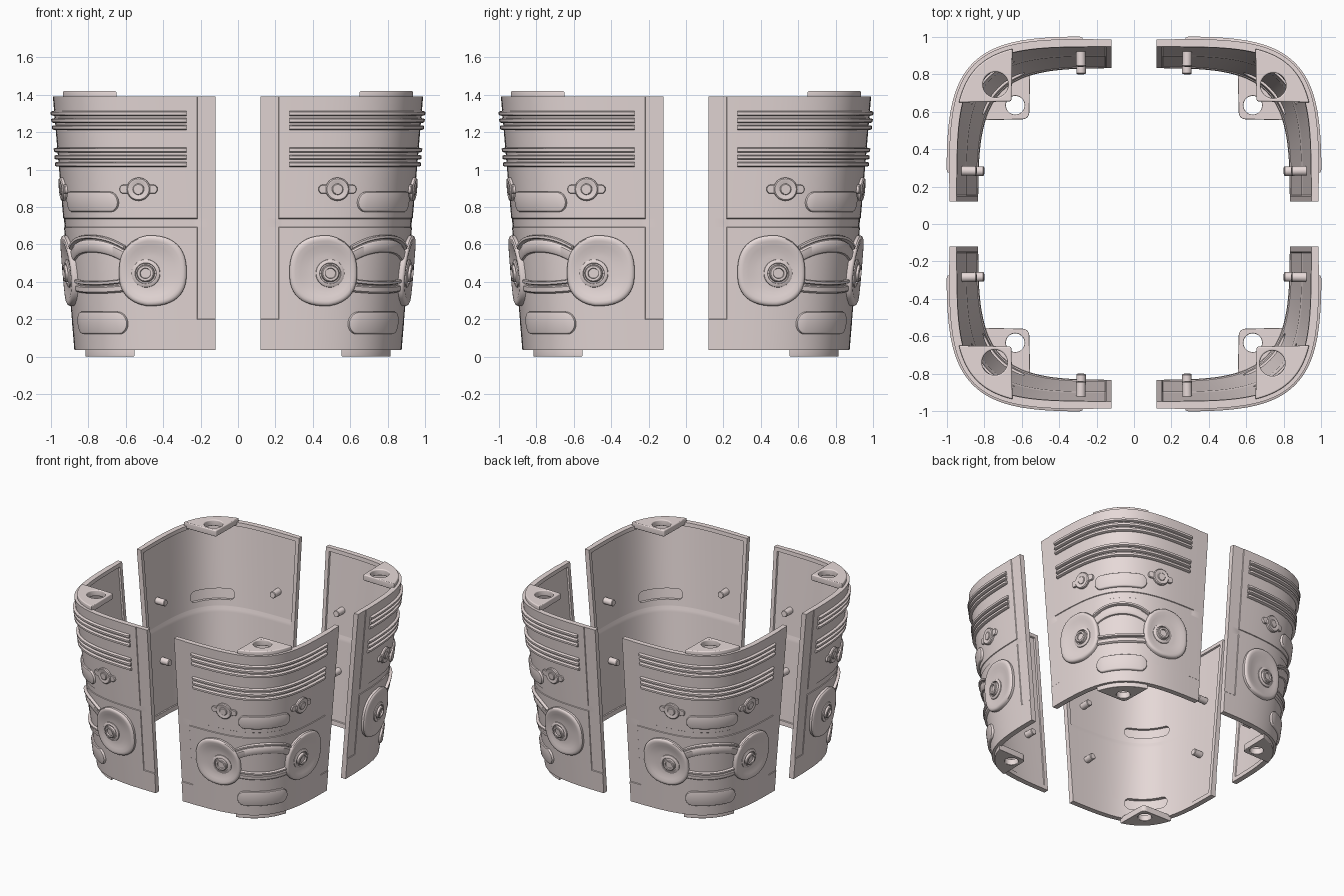
import bpy, bmesh
from math import pi, cos, sin
from mathutils import Vector

if "Cube" in bpy.data.objects:
    bpy.data.objects.remove(bpy.data.objects["Cube"])

Z0, Z1, EDGE = 0.035, 1.39, 0.12
CORNERS = ["back_right", "back_left", "front_left", "front_right"]

# Pale warm grey for every part
shell_grey = bpy.data.materials.new("warm_grey")
shell_grey.diffuse_color = (0.80, 0.70, 0.69, 1)
shell_grey.use_nodes = True
shell_grey.node_tree.nodes["Principled BSDF"].inputs["Base Color"].default_value = shell_grey.diffuse_color


# Tapered superellipse wall: x runs along one face, past the diagonal it goes on down the other
def radius(z): return 0.875 + 0.115 * (z - Z0) / (Z1 - Z0)
def power(z): return 4.0 + 0.7 * (z - Z0) / (Z1 - Z0)
def diag(z): return radius(z) * 2 ** (-1 / power(z))


def wall(x, z, off):
    d, n = diag(z), power(z)
    swap = x > d
    if swap:
        x = 2 * d - x
    y = (radius(z) ** n - x ** n) ** (1 / n)
    nor = Vector((x ** (n - 1), y ** (n - 1), 0)).normalized()
    p = Vector((x, y, z)) + nor * off
    return Vector((p.y, p.x, z)) if swap else p


def slab(bm, outer, inner):
    """Closed solid between two point grids."""
    a = [[bm.verts.new(p) for p in col] for col in outer]
    b = [[bm.verts.new(p) for p in col] for col in inner]
    ni, nj = len(a), len(a[0])
    for g in (a, b):
        for i in range(ni - 1):
            for j in range(nj - 1):
                bm.faces.new((g[i][j], g[i + 1][j], g[i + 1][j + 1], g[i][j + 1]))
    for i in range(ni - 1):
        for j in (0, nj - 1):
            bm.faces.new((a[i][j], a[i + 1][j], b[i + 1][j], b[i][j]))
    for j in range(nj - 1):
        for i in (0, ni - 1):
            bm.faces.new((a[i][j], a[i][j + 1], b[i][j + 1], b[i][j]))


def boss(bm, x0, z0, shape, profile, both=True):
    """Stack of outline rings laid on the wall; x0=None centres it on the corner."""
    for swap in ((False, True) if both else (False,)):
        rings = []
        for r, off in profile:
            ring = []
            for dx, dz in shape(r):
                z = z0 + dz
                p = wall((diag(z) if x0 is None else x0) + dx, z, off)
                ring.append(bm.verts.new((p.y, p.x, p.z) if swap else p))
            rings.append(ring)
        for lo, hi in zip(rings, rings[1:]):
            for k in range(len(lo)):
                m = (k + 1) % len(lo)
                bm.faces.new((lo[k], lo[m], hi[m], hi[k]))


def circle(r, n=32):
    return [(r * cos(2 * pi * k / n), r * sin(2 * pi * k / n)) for k in range(n)]


def pill(core, m=20):
    def shape(r):
        pts = []
        for s in (1, -1):
            for k in range(m + 1):
                t = -pi / 2 + pi * k / m
                pts.append((s * (core + 0.85 * r * cos(t)), s * r * sin(t)))
            pts += [(s * core * (1 - 2 * k / m), s * r) for k in range(1, m)]
        return pts
    return shape


def dish_shape(s, n=56):
    """Rounded outline, narrower towards the corner."""
    pts = []
    for k in range(n):
        c, q = cos(2 * pi * k / n), sin(2 * pi * k / n)
        f = s * (abs(c) ** 2.5 + abs(q) ** 2.5) ** (-1 / 2.5)
        pts.append((f * c * (0.15 if c > 0 else 0.205),
                    f * q * (0.2 if q > 0 else 0.178) * (1 - 0.14 * max(c, 0))))
    return pts


def rib(bm, x0, zc, height, bulge, bend=0.0, n=64):
    """Rounded band wrapped round the corner from x0 to its mirror point."""
    outer, inner = [], []
    for i in range(n + 1):
        t = -1 + 2 * i / n
        co, ci = [], []
        for v, h in ((-.5, 0), (-.45, .6), (-.3, 1), (.3, 1), (.45, .6), (.5, 0)):
            z = zc + bend * t * t + v * height
            x = diag(z) + t * (diag(z) - x0)
            co.append(wall(x, z, bulge * h if abs(t) < 1 else bulge * h * .7))
            ci.append(wall(x, z, -0.015))
        outer.append(co)
        inner.append(ci)
    slab(bm, outer, inner)


def finish(bm):
    bmesh.ops.remove_doubles(bm, verts=bm.verts[:], dist=1e-5)
    bmesh.ops.recalc_face_normals(bm, faces=bm.faces[:])
    me = bpy.data.meshes.new("part")
    bm.to_mesh(me)
    bm.free()
    return me


def place(name, me):
    """Put the same part on all four corners."""
    me.materials.clear()
    me.materials.append(shell_grey)
    for k, corner in enumerate(CORNERS):
        ob = bpy.data.objects.new(corner + "_" + name, me)
        ob.rotation_euler.z = k * pi / 2
        bpy.context.collection.objects.link(ob)
        if k == 0:
            bpy.ops.object.select_all(action='DESELECT')
            ob.select_set(True)
            bpy.context.view_layer.objects.active = ob
            bpy.ops.object.shade_smooth_by_angle(angle=0.6)


def baked(ob):
    bpy.context.view_layer.update()
    dg = bpy.context.evaluated_depsgraph_get()
    return bpy.data.meshes.new_from_object(ob.evaluated_get(dg))


# Wall panel: edge strip and shallow belt groove outside, framed and stepped inside
def out_off(x, z):
    if x < 0.218:
        return -0.004 if z > 0.2 else 0.0
    return -0.005 if 0.691 < z < 0.739 else 0.0


def in_off(x, z):
    if x < 0.152 or z < 0.072 or z > 1.358:
        return -0.042
    return -0.03 if z > 0.72 else -0.036


rows = [Z0, .07, .074, .198, .202] + [.202 + .488 * k / 8 for k in range(1, 9)] \
    + [.693, .715, .737] + [.74 + .616 * k / 10 for k in range(11)] + [1.36, Z1]
strip = [EDGE, .15, .154, .216, .219]
half = 30
outer, inner = [], []
for i in range(2 * (len(strip) + half) - 1):
    j = min(i, 2 * (len(strip) + half) - 2 - i)
    co, ci = [], []
    for z in rows:
        d = diag(z)
        x = strip[j] if j < len(strip) else .219 + (d - .219) * (j - len(strip) + 1) / half
        px = x if i == j else 2 * d - x
        co.append(wall(px, z, out_off(x, z)))
        ci.append(wall(px, z, in_off(x, z)))
    outer.append(co)
    inner.append(ci)
bm = bmesh.new()
slab(bm, outer, inner)
panel = bpy.data.objects.new("panel_source", finish(bm))

# Pill-shaped pockets pressed through from the inside
PILLS = ((0.828, 0.122, 0.054), (0.18, 0.11, 0.06))
bm = bmesh.new()
for z, core, r in PILLS:
    q = r - 0.012
    boss(bm, None, z, pill(core), [(0, -.07), (q, -.07), (q, .006), (0, .006)], False)
cutter = bpy.data.objects.new("pocket_cutter", finish(bm))
cutter.hide_render = True
for ob in (panel, cutter):
    bpy.context.collection.objects.link(ob)
cut = panel.modifiers.new("pockets", 'BOOLEAN')
cut.operation, cut.solver, cut.object = 'DIFFERENCE', 'EXACT', cutter
me = baked(panel)
for ob in (panel, cutter):
    bpy.data.objects.remove(ob)
place("panel", me)

# Raised pill covers
bm = bmesh.new()
for z, core, r in PILLS:
    boss(bm, None, z, pill(core), [(0, -.009), (r, -.009), (r, .01), (r - .004, .016),
         (r - .01, .018), (0, .018)], False)
place("pill_covers", finish(bm))

# Two groups of three upper ribs
bm = bmesh.new()
for z in (1.30, 1.262, 1.224, 1.104, 1.066, 1.028):
    rib(bm, 0.275, z, 0.026, 0.02)
place("ribs", finish(bm))

# Straps joining the two dishes round the corner
bm = bmesh.new()
for z, h, b, bend in ((.64, .022, .022, -.06), (.592, .07, .016, -.06),
                      (.392, .022, .02, .015), (.357, .04, .014, .01)):
    rib(bm, 0.60, z, h, b, bend)
place("straps", finish(bm))

# Round dishes with a bolt in the middle
bm = bmesh.new()
boss(bm, .48, .448, dish_shape, [(0, -.015), (1, -.015), (1, .018), (.97, .026), (.92, .03),
     (.85, .029), (.72, .023), (.58, .017), (.45, .014), (0, .014)])
place("dishes", finish(bm))
bm = bmesh.new()
boss(bm, .49, .445, circle, [(0, 0), (.078, 0), (.074, .02), (.062, .026), (.056, .026), (.054, .018),
     (.047, .018), (.045, .036), (.04, .04), (.028, .04), (.026, .028), (0, .028)])
place("dish_bolts", finish(bm))

# Small eared fasteners
bm = bmesh.new()
boss(bm, .53, .895, pill(.08), [(0, -.01), (.024, -.01), (.024, .01), (.021, .014), (0, .014)])
boss(bm, .53, .895, circle, [(0, -.01), (.062, -.01), (.062, .014), (.056, .02), (.046, .02),
     (.036, .016), (.03, .016), (.029, .02), (.025, .023), (0, .023)])
place("fasteners", finish(bm))

# Pegs on the inside
bm = bmesh.new()
for z in (.93, .46):
    boss(bm, .285, z, lambda r: circle(r, 20),
         [(0, -.108), (.022, -.108), (.026, -.104), (.026, -.015), (0, -.015)])
place("pegs", finish(bm))


# Corner tabs with a bolt hole
def tab(name, inner, zc, half_h, z_wall, inset, hole, hole_r, bev, fillet):
    d = diag(z_wall)
    pts = [wall(inner + (2 * d - 2 * inner) * k / 40, z_wall, -inset) for k in range(41)]
    c = inner + fillet
    pts += [Vector((c - fillet * sin(t), c - fillet * cos(t), 0))
            for t in [pi / 2 * k / 8 for k in range(9)]]
    cu = bpy.data.curves.new(name, 'CURVE')
    cu.dimensions, cu.fill_mode = '2D', 'BOTH'
    cu.extrude, cu.bevel_depth, cu.offset = half_h - bev, bev, -bev
    ring = [(hole[0] + x, hole[1] + y) for x, y in circle(hole_r)]
    for loop in (pts, ring):
        sp = cu.splines.new('POLY')
        sp.points.add(len(loop) - 1)
        for p, q in zip(sp.points, loop):
            p.co = (q[0], q[1], 0, 1)
        sp.use_cyclic_u = True
    ob = bpy.data.objects.new(name, cu)
    bpy.context.collection.objects.link(ob)
    me = baked(ob)
    bpy.data.objects.remove(ob)
    for v in me.vertices:
        v.co.z += zc
    place(name, me)


# the lower tab follows the narrow end of the wall, the upper one the wide end
tab("top_tab", .655, 1.395, .025, Z1, .022, (.745, .74), .068, .008, .012)
tab("bottom_tab", .56, .025, .025, Z0, .02, (.635, .635), .05, .005, .035)
